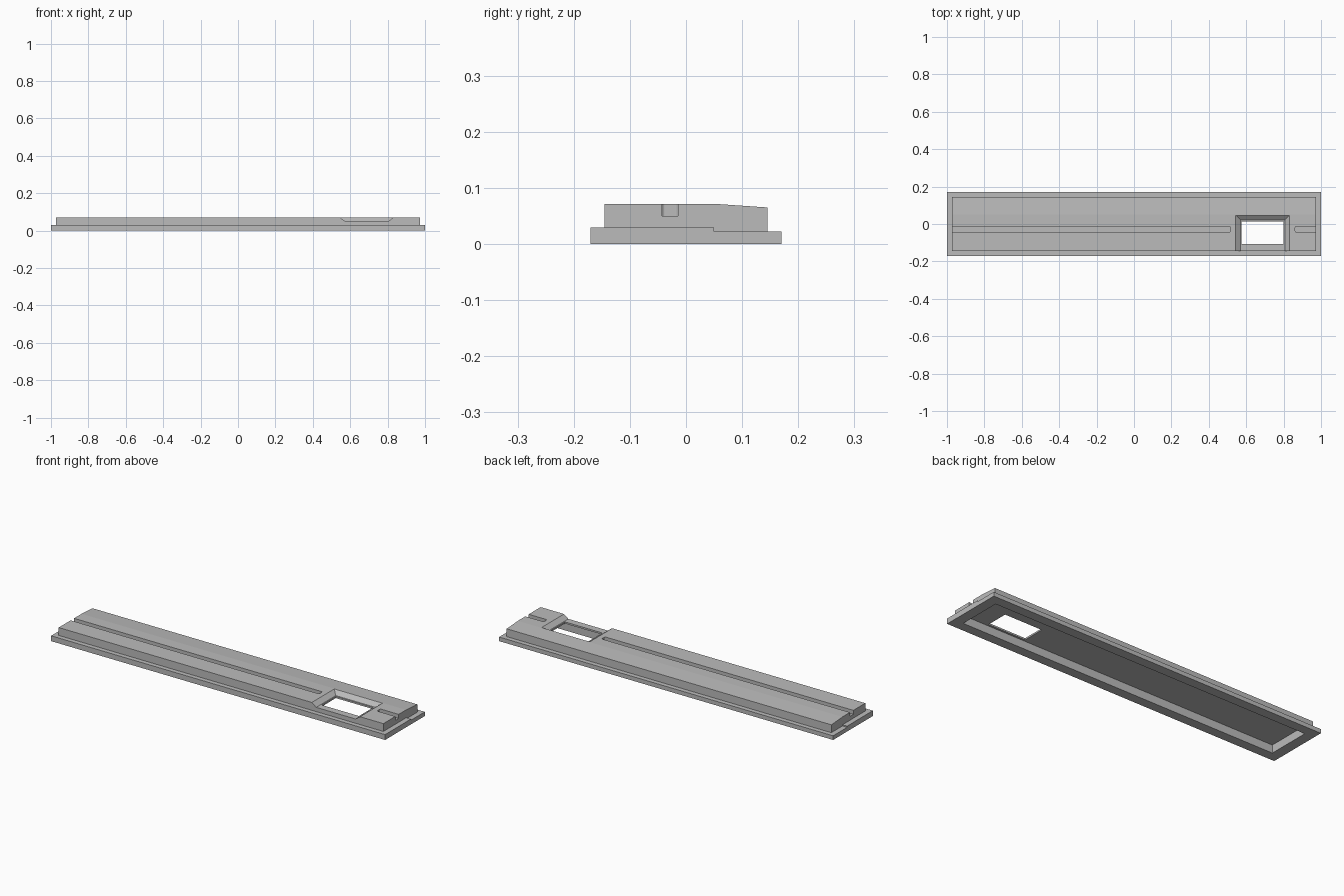
import bpy
import bmesh

cube = bpy.data.objects.get("Cube")
if cube:
    bpy.data.objects.remove(cube, do_unlink=True)

grey = bpy.data.materials.new("plain grey")
grey.use_nodes = True
grey.diffuse_color = (0.5, 0.5, 0.5, 1)
grey.node_tree.nodes["Principled BSDF"].inputs["Base Color"].default_value = (0.5, 0.5, 0.5, 1)


def finish(name, bm):
    bmesh.ops.recalc_face_normals(bm, faces=bm.faces)
    mesh = bpy.data.meshes.new(name)
    bm.to_mesh(mesh)
    bm.free()
    mesh.materials.append(grey)
    obj = bpy.data.objects.new(name, mesh)
    bpy.context.collection.objects.link(obj)
    return obj


def extrude_profile(name, profile, half_length):
    """Sweep a y-z outline along x."""
    bm = bmesh.new()
    face = bm.faces.new([bm.verts.new((-half_length, y, z)) for y, z in profile])
    swept = bmesh.ops.extrude_face_region(bm, geom=[face])["geom"]
    verts = [v for v in swept if isinstance(v, bmesh.types.BMVert)]
    bmesh.ops.translate(bm, verts=verts, vec=(2 * half_length, 0, 0))
    return finish(name, bm)


def box(name, x0, x1, y0, y1, z0, z1):
    """Box between two corners."""
    bm = bmesh.new()
    bmesh.ops.create_cube(bm, size=1)
    bmesh.ops.scale(bm, verts=bm.verts, vec=(x1 - x0, y1 - y0, z1 - z0))
    bmesh.ops.translate(bm, verts=bm.verts, vec=((x0 + x1) / 2, (y0 + y1) / 2, (z0 + z1) / 2))
    return finish(name, bm)


def round_upright_edges(obj, radius):
    bm = bmesh.new()
    bm.from_mesh(obj.data)
    upright = [e for e in bm.edges if abs(e.verts[0].co.z - e.verts[1].co.z) > 0.01]
    bmesh.ops.bevel(bm, geom=upright, offset=radius, segments=3, profile=0.5, affect='EDGES')
    bm.to_mesh(obj.data)
    bm.free()


# Stepped flange and raised body with a sloping rear shoulder
panel = extrude_profile("cover_panel", [(-0.17, 0), (0.17, 0), (0.17, 0.0225),
                                        (0.05, 0.0225), (0.05, 0.029), (-0.17, 0.029)], 1)
body = extrude_profile("raised_body", [(-0.145, 0.01), (0.145, 0.01), (0.145, 0.065),
                                       (0.05, 0.0715), (-0.145, 0.0715)], 0.972)

# Hollow underside and window opening
cavity = box("underside_cavity", -0.945, 0.945, -0.118, 0.118, -0.02, 0.043)
window = box("window_opening", 0.576, 0.80, -0.107, 0.014, 0.03, 0.1)

# Long and short cable grooves in the top
grooves = [box("long_groove", -1.1, 0.515, -0.043, -0.014, 0.05, 0.1),
           box("short_groove", 0.862, 1.1, -0.043, -0.014, 0.05, 0.1)]
for groove in grooves:
    round_upright_edges(groove, 0.005)

# Recess with three sloping sides, open to the front
recess = box("window_recess", 0.53, 0.846, -0.25, 0.06, 0.052, 0.082)
for v in recess.data.vertices:
    if v.co.z < 0.06:
        v.co.x += 0.04 if v.co.x < 0.7 else -0.04
        if v.co.y > 0:
            v.co.y = 0.022

# Combine the parts and drop the helpers
helpers = [body, cavity, recess, window] + grooves
for helper in helpers:
    helper.hide_render = True
    mod = panel.modifiers.new(helper.name, 'BOOLEAN')
    mod.operation = 'UNION' if helper is body else 'DIFFERENCE'
    mod.solver = 'EXACT'
    mod.object = helper
bpy.context.view_layer.update()
graph = bpy.context.evaluated_depsgraph_get()
result = bpy.data.meshes.new_from_object(panel.evaluated_get(graph))
panel.modifiers.clear()
panel.data = result
for helper in helpers:
    bpy.data.objects.remove(helper, do_unlink=True)
